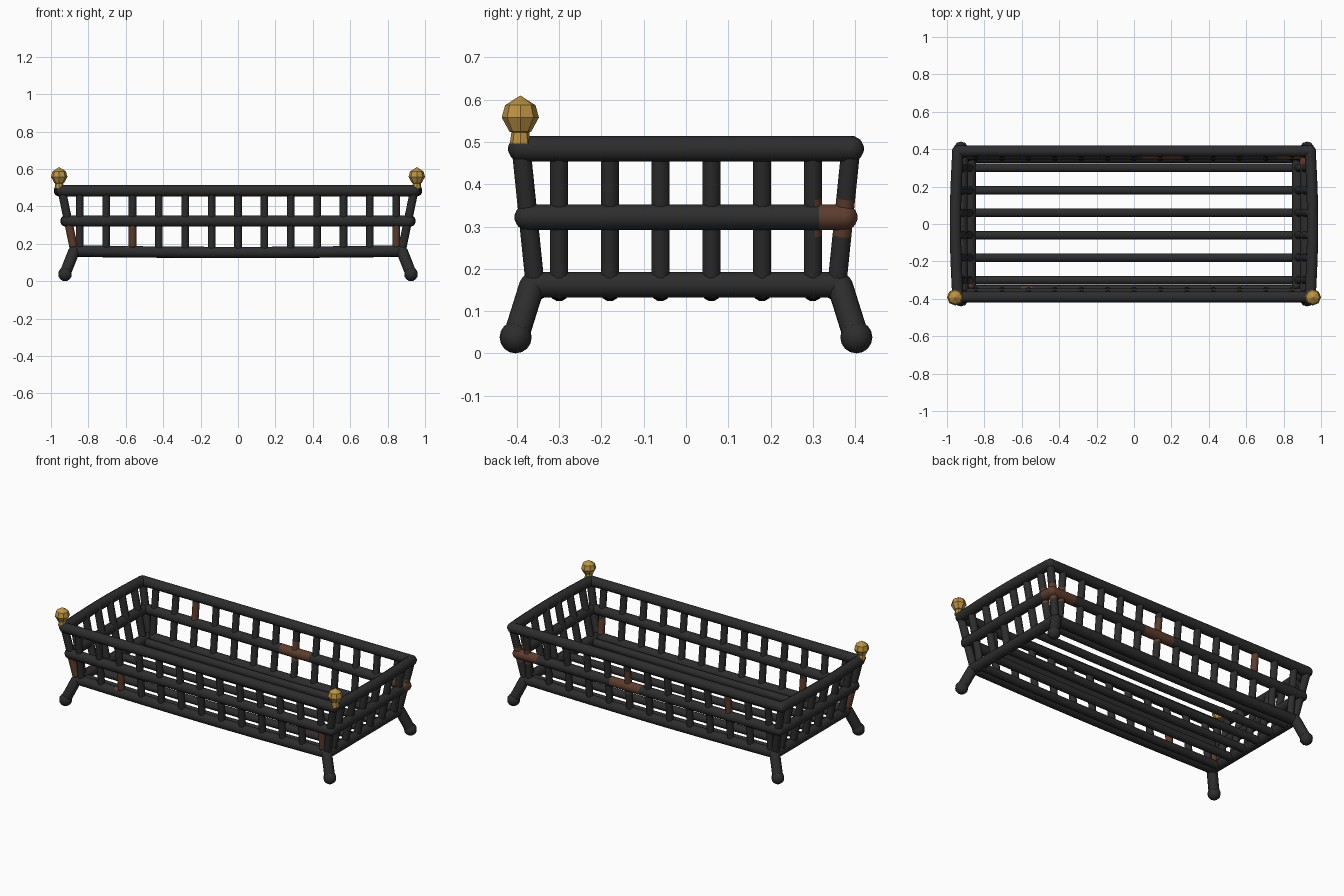
import bpy, bmesh, math
from mathutils import Vector

cube = bpy.data.objects.get("Cube")
if cube:
    bpy.data.objects.remove(cube, do_unlink=True)


def material(name, color, roughness, metallic=0.0):
    m = bpy.data.materials.new(name)
    m.use_nodes = True
    m.diffuse_color = (*color, 1)
    bsdf = m.node_tree.nodes["Principled BSDF"]
    bsdf.inputs["Base Color"].default_value = (*color, 1)
    bsdf.inputs["Roughness"].default_value = roughness
    bsdf.inputs["Metallic"].default_value = metallic
    return m


IRON = material("black_iron", (0.026, 0.026, 0.026), 0.7)
RUST = material("rust", (0.11, 0.046, 0.027), 0.9)
BRASS = material("brass", (0.50, 0.29, 0.055), 0.4)

# Basket corners (half width, half depth, height) at each rail level
BOTTOM = (0.875, 0.357, 0.162)
MIDDLE = (0.915, 0.375, 0.322)
TOP = (0.942, 0.39, 0.484)

# Rust patches as (low corner, high corner)
PATCHES = [
    ((0.78, 0.30, 0.28), (1, 0.5, 0.36)),        # back corner of middle rail
    ((0.04, 0.30, 0.28), (0.25, 0.5, 0.41)),     # centre of back middle rail
    ((-0.6, 0.30, 0.35), (-0.53, 0.5, 0.45)),    # back bar, upper half
    ((-0.6, -0.5, 0.18), (-0.53, -0.3, 0.295)),  # front bar, lower half
    ((-0.94, -0.5, 0.19), (-0.86, -0.3, 0.295)), # front corner post
    ((0.82, -0.5, 0.2), (0.87, -0.3, 0.295)),    # front end bar
]


def rusty(p):
    return any(all(lo[i] < p[i] < hi[i] for i in range(3)) for lo, hi in PATCHES)


def add_rod(bm, a, b, r, bow=(0, 0, 0), sides=12):
    """Round-ended rod from a to b, bent along its length by bow."""
    a, b, bow = Vector(a), Vector(b), Vector(bow)
    axis = (b - a).normalized()
    u = axis.orthogonal().normalized()
    v = axis.cross(u)
    n = max(2, round((b - a).length / 0.03))
    caps = [math.radians(d) for d in (80, 55, 28)]
    stations = [(a - axis * r * math.sin(t), r * math.cos(t)) for t in caps]
    for i in range(n + 1):
        f = i / n
        stations.append((a.lerp(b, f) + bow * math.sin(math.pi * f), r))
    stations += [(b + axis * r * math.sin(t), r * math.cos(t)) for t in reversed(caps)]
    rings = []
    for c, rad in stations:
        angles = [math.tau * k / sides for k in range(sides)]
        rings.append([bm.verts.new(c + (u * math.cos(t) + v * math.sin(t)) * rad)
                      for t in angles])
    for p, q in zip(rings, rings[1:]):
        for k in range(sides):
            j = (k + 1) % sides
            bm.faces.new((p[k], p[j], q[j], q[k]))
    bm.faces.new(rings[0][::-1])
    bm.faces.new(rings[-1])


def finish(name, bm, mats, smooth=True):
    bmesh.ops.recalc_face_normals(bm, faces=bm.faces)
    for f in bm.faces:
        f.smooth = smooth
        if len(mats) > 1 and rusty(f.calc_center_median()):
            f.material_index = 1
    mesh = bpy.data.meshes.new(name)
    bm.to_mesh(mesh)
    bm.free()
    for m in mats:
        mesh.materials.append(m)
    ob = bpy.data.objects.new(name, mesh)
    bpy.context.collection.objects.link(ob)
    return ob


def rods(name, items):
    bm = bmesh.new()
    for item in items:
        add_rod(bm, *item)
    return finish(name, bm, [IRON, RUST])


# Three rectangular rails, widening upward, sides bowed out a little
for name, (x, y, z), bulge, sag in (("bottom_rail", BOTTOM, 0, -0.008),
                                    ("middle_rail", MIDDLE, 0.005, 0),
                                    ("top_rail", TOP, 0.013, 0)):
    items = []
    for s in (-1, 1):
        items.append(((-x, s * y, z), (x, s * y, z), 0.031, (0, 0, sag)))
        items.append(((s * x, -y, z), (s * x, y, z), 0.031, (s * bulge, 0, 0)))
    rods(name, items)

# Upright bars on the long faces
for name, s in (("front_bars", -1), ("back_bars", 1)):
    rods(name, [((i * 0.141, s * BOTTOM[1], BOTTOM[2]),
                 (i * 0.141, s * TOP[1], TOP[2]), 0.021) for i in range(-6, 7)])

# Upright bars on the short ends
CROSS = [-0.30 + 0.12 * i for i in range(6)]
for name, s in (("right_bars", -1), ("left_bars", 1)):
    rods(name, [((s * BOTTOM[0], y, BOTTOM[2]),
                 (s * TOP[0], y, TOP[2]), 0.022) for y in CROSS])

# Floor bars along the length, sagging slightly
rods("floor_bars", [((-BOTTOM[0], y, 0.153), (BOTTOM[0], y, 0.153), 0.024,
                     (0, 0, -0.006)) for y in CROSS])

# Corner posts, splayed legs and ball feet
for sx, side in ((-1, "right"), (1, "left")):
    for sy, end in ((-1, "front"), (1, "back")):
        def corner(p):
            return (sx * p[0], sy * p[1], p[2])
        tag = f"{end}_{side}"
        rods(f"{tag}_post", [(corner(BOTTOM), corner(TOP), 0.023)])
        rods(f"{tag}_leg", [(corner((0.878, 0.365, 0.158)),
                             corner((0.925, 0.402, 0.04)), 0.031)])
        bm = bmesh.new()
        bmesh.ops.create_uvsphere(bm, u_segments=10, v_segments=8, radius=0.038)
        foot = finish(f"{tag}_foot", bm, [IRON])
        foot.location = corner((0.925, 0.403, 0.038))

# Faceted brass finials on the front corners: (radius, height) profile
PROFILE = [(0.025, 0.495), (0.021, 0.523), (0.026, 0.525),
           (0.044, 0.558), (0.036, 0.587), (0.0, 0.61)]
for s, side in ((-1, "right"), (1, "left")):
    bm = bmesh.new()
    verts = [bm.verts.new((r, 0, z)) for r, z in PROFILE]
    edges = [bm.edges.new(pair) for pair in zip(verts, verts[1:])]
    bmesh.ops.spin(bm, geom=verts + edges, cent=(0, 0, 0), axis=(0, 0, 1),
                   angle=math.tau, steps=8)
    bmesh.ops.remove_doubles(bm, verts=bm.verts, dist=0.0005)
    finial = finish(f"{side}_finial", bm, [BRASS], smooth=False)
    finial.location = (s * 0.956, -0.392, 0)
